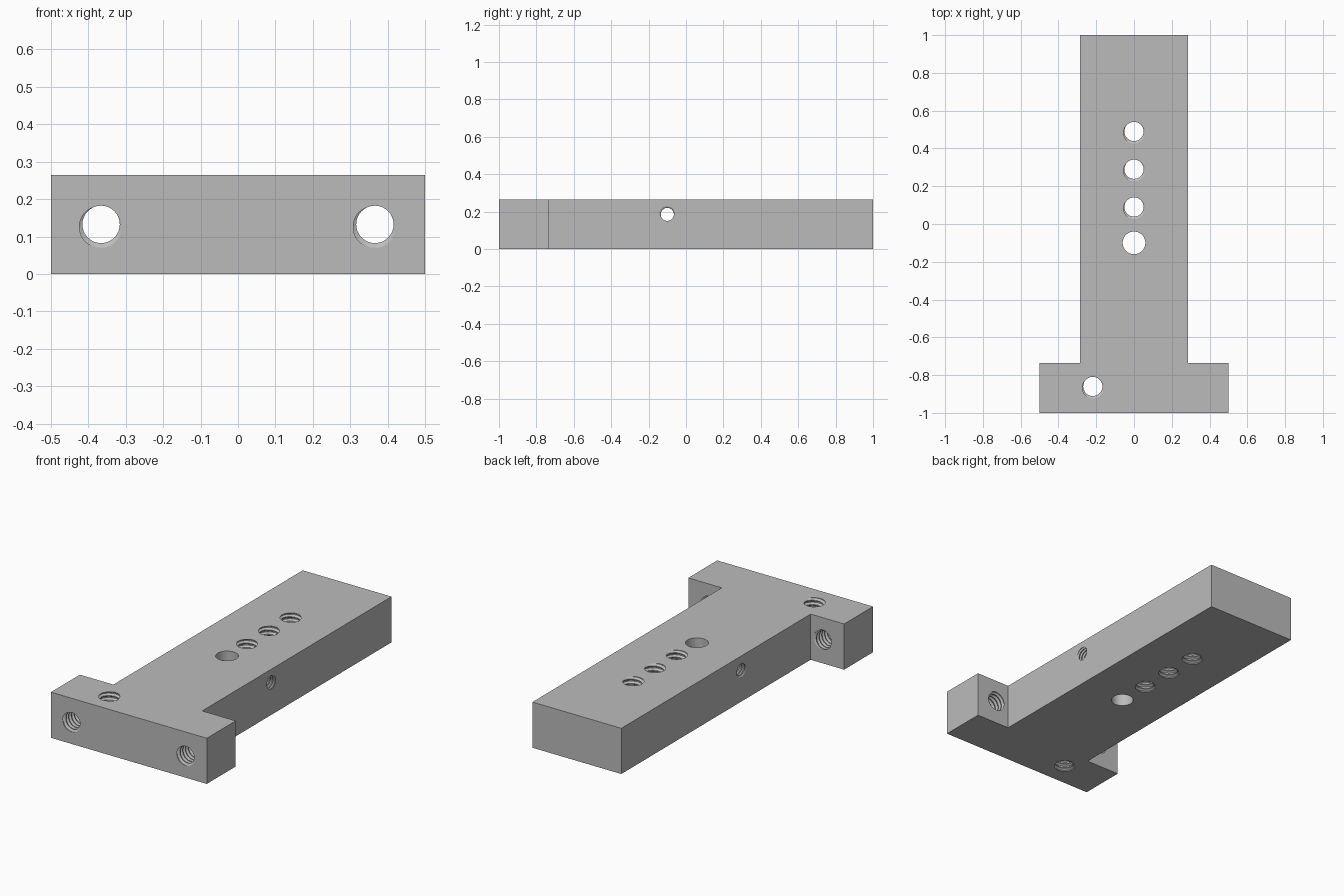
import bpy, bmesh, math
from mathutils import Matrix, Vector

if "Cube" in bpy.data.objects:
    bpy.data.objects.remove(bpy.data.objects["Cube"])

HEIGHT = 0.265
SEGMENTS = 32

metal = bpy.data.materials.new("grey metal")
metal.use_nodes = True
grey = (0.5, 0.5, 0.5, 1)
metal.diffuse_color = grey
metal.node_tree.nodes["Principled BSDF"].inputs["Base Color"].default_value = grey


def make_object(name, bm):
    bmesh.ops.recalc_face_normals(bm, faces=bm.faces[:])
    mesh = bpy.data.meshes.new(name)
    bm.to_mesh(mesh)
    bm.free()
    mesh.materials.append(metal)
    obj = bpy.data.objects.new(name, mesh)
    bpy.context.collection.objects.link(obj)
    return obj


def place(bm, centre, axis):
    turn = Vector(axis).to_track_quat("Z", "Y").to_matrix().to_4x4()
    bm.transform(Matrix.Translation(centre) @ turn)


def plain_cutter(name, centre, axis, radius, length):
    bm = bmesh.new()
    bmesh.ops.create_cone(bm, cap_ends=True, segments=2 * SEGMENTS,
                          radius1=radius, radius2=radius, depth=length)
    place(bm, centre, axis)
    return make_object(name, bm)


def thread_cutter(name, centre, axis, radius, length):
    """Solid screw: a trapezoid thread wound as one continuous helix."""
    pitch, depth = radius * 0.5, radius * 0.25
    profile = [(0, 0), (0.3, 1), (0.5, 1), (0.8, 0)]
    steps = len(profile)
    rows = steps * math.ceil(length / pitch)
    start = -pitch * (rows / steps + 1) / 2
    bm = bmesh.new()
    verts = {}
    for i in range(SEGMENTS):
        angle = math.tau * i / SEGMENTS
        for j in range(rows + 1 + (steps if i == 0 else 0)):
            rise, out = profile[j % steps]
            r = radius + depth * out
            z = start + pitch * (j // steps + rise + i / SEGMENTS)
            verts[i, j] = bm.verts.new((r * math.cos(angle), r * math.sin(angle), z))

    def at(i, j):
        return verts[i, j] if i < SEGMENTS else verts[0, j + steps]

    for i in range(SEGMENTS):
        for j in range(rows):
            bm.faces.new((at(i, j), at(i + 1, j), at(i + 1, j + 1), at(i, j + 1)))
    # Close both ends with a fan around the axis
    for row in (0, rows):
        hub = bm.verts.new((0, 0, start + pitch * (row / steps + 0.5)))
        rim = [at(i, row) for i in range(SEGMENTS + 1)]
        rim += [verts[0, row + k] for k in range(steps - 1, 0, -1)]
        for a, b in zip(rim, rim[1:] + rim[:1]):
            bm.faces.new((a, b, hub))
    place(bm, centre, axis)
    return make_object(name, bm)


# T-shaped block: wide foot at the front, long stem behind
half = [(0.5, -1), (0.5, -0.735), (0.285, -0.735), (0.285, 1)]
outline = half + [(-x, y) for x, y in reversed(half)]
bm = bmesh.new()
base = bm.faces.new([bm.verts.new((x, y, 0)) for x, y in outline])
top = bmesh.ops.extrude_face_region(bm, geom=[base])["geom"]
bmesh.ops.translate(bm, vec=(0, 0, HEIGHT),
                    verts=[v for v in top if isinstance(v, bmesh.types.BMVert)])
block = make_object("t_block", bm)

# Hole cutters
UP, ALONG, ACROSS = (0, 0, 1), (0, 1, 0), (1, 0, 0)
mid = HEIGHT / 2
cutters = [
    plain_cutter("foot_bore", (0, -0.825, mid), UP, 0.092, 0.5),
    plain_cutter("stem_bore", (0, -0.1, mid), UP, 0.06, 0.5),
    thread_cutter("foot_tapped_hole", (-0.218, -0.86, mid), UP, 0.051, 0.4),
    thread_cutter("side_tapped_hole", (0, -0.1, 0.185), ACROSS, 0.035, 0.7),
]
for y in (0.09, 0.29, 0.49):
    cutters.append(thread_cutter("stem_tapped_hole", (0, y, mid), UP, 0.051, 0.4))
for side in (-1, 1):
    cutters.append(thread_cutter("front_tapped_hole", (side * 0.366, -0.867, mid),
                                 ALONG, 0.05, 0.4))

# Drill the block
bpy.ops.object.select_all(action="DESELECT")
block.select_set(True)
bpy.context.view_layer.objects.active = block
for cutter in cutters:
    cutter.hide_render = True
    cut = block.modifiers.new(cutter.name, "BOOLEAN")
    cut.operation = "DIFFERENCE"
    cut.solver = "EXACT"
    cut.object = cutter
    bpy.ops.object.modifier_apply(modifier=cut.name)
    bpy.data.objects.remove(cutter)

bpy.ops.object.shade_smooth_by_angle(angle=math.radians(25))
